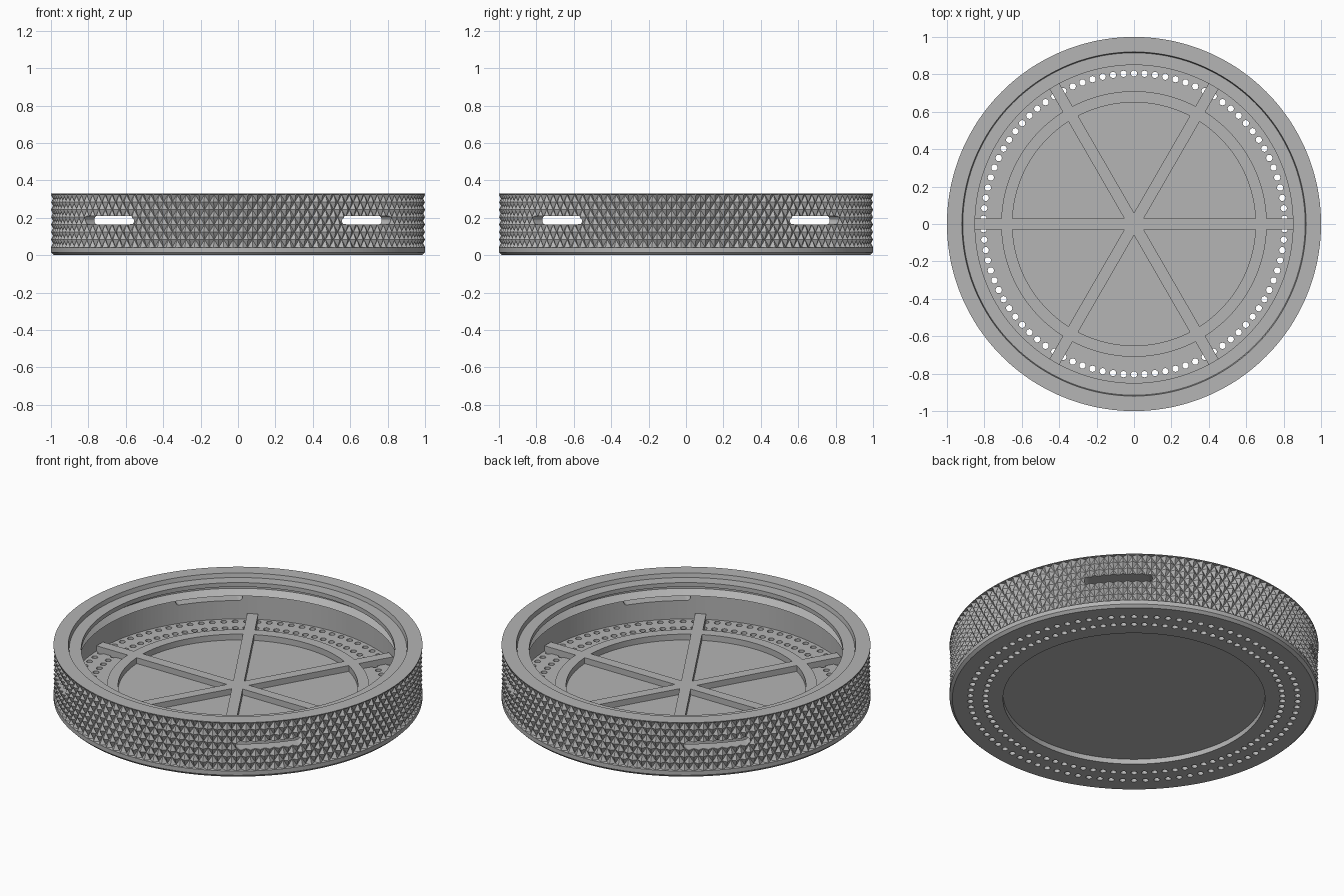
import bpy, bmesh, math
from math import sin, cos, pi, radians
from mathutils import Matrix, Vector

cube = bpy.data.objects.get("Cube")
if cube:
    bpy.data.objects.remove(cube, do_unlink=True)

grey = bpy.data.materials.new("plain grey")
grey.use_nodes = True
COLOUR = (0.46, 0.46, 0.46, 1)
grey.diffuse_color = COLOUR
grey.node_tree.nodes["Principled BSDF"].inputs["Base Color"].default_value = COLOUR

SEGMENTS = 240


def finish(name, bm):
    """Turn a bmesh into a named, coloured object."""
    bmesh.ops.recalc_face_normals(bm, faces=bm.faces)
    mesh = bpy.data.meshes.new(name)
    bm.to_mesh(mesh)
    bm.free()
    mesh.materials.append(grey)
    obj = bpy.data.objects.new(name, mesh)
    bpy.context.collection.objects.link(obj)
    return obj


def boolean(target, tool, operation):
    """Apply a boolean and remove the tool object."""
    tool.hide_render = True
    mod = target.modifiers.new("bool", "BOOLEAN")
    mod.operation, mod.solver, mod.object = operation, "EXACT", tool
    bpy.context.view_layer.objects.active = target
    with bpy.context.temp_override(object=target, active_object=target,
                                   selected_objects=[target]):
        bpy.ops.object.modifier_apply(modifier=mod.name)
    bpy.data.objects.remove(tool, do_unlink=True)


def ring_of_verts(bm, radius, z):
    """One circle of vertices; radius may be a function of the index."""
    ring = []
    for i in range(SEGMENTS):
        r = radius(i) if callable(radius) else radius
        a = 2 * pi * i / SEGMENTS
        ring.append(bm.verts.new((r * cos(a), r * sin(a), z)))
    return ring


def bridge(bm, low, high, row=None):
    """Join two circles; a knurl row is split along its valley lines."""
    for i in range(SEGMENTS):
        k = (i + 1) % SEGMENTS
        a, b, c, d = low[i], low[k], high[k], high[i]
        if row is None:
            bm.faces.new((a, b, c, d))
        elif (i + row) % 2 == 0:
            bm.faces.new((a, b, c))
            bm.faces.new((a, c, d))
        else:
            bm.faces.new((a, b, d))
            bm.faces.new((b, c, d))


# Body: recessed underside, knurled wall, stepped rim, thread ridge and floor
KNURL_ROWS, KNURL_LOW, KNURL_HIGH, VALLEY = 7, 0.043, 0.323, 0.98
below = [(0.71, 0.03), (0.71, 0), (0.985, 0), (1, 0.015), (1, 0.04)]
above = [(1, 0.326), (1, 0.33), (0.92, 0.33), (0.915, 0.305), (0.85, 0.305),
         (0.85, 0.28), (0.895, 0.265), (0.895, 0.25), (0.865, 0.218),
         (0.92, 0.212), (0.92, 0.055)]

bm = bmesh.new()
rings = [ring_of_verts(bm, r, z) for r, z in below]
first = len(rings)
for j in range(KNURL_ROWS + 1):
    z = KNURL_LOW + (KNURL_HIGH - KNURL_LOW) * j / KNURL_ROWS
    rings.append(ring_of_verts(bm, lambda i: 1 if (i + j) % 2 else VALLEY, z))
last = len(rings) - 1
rings += [ring_of_verts(bm, r, z) for r, z in above]
for n in range(len(rings) - 1):
    # The transition rows beside the knurl are split into triangles as well
    knurled = first - 1 <= n <= last
    bridge(bm, rings[n], rings[n + 1], n - first if knurled else None)
bm.faces.new(rings[0])
bm.faces.new(rings[-1])
body = finish("knurled_body", bm)

# Cutter: two circles of drain holes and four rounded side slots
bm = bmesh.new()
for radius in (0.805, 0.888):
    for k in range(90):
        a = radians(2 + 4 * k)
        bmesh.ops.create_cone(
            bm, cap_ends=True, segments=12, radius1=0.017, radius2=0.017, depth=0.16,
            matrix=Matrix.Translation((radius * cos(a), radius * sin(a), 0.03)))

SLOT_HALF, SLOT_R, SLOT_Z = 0.185, 0.0225, 0.1875
outline = []
for side in (1, -1):
    for s in range(9):
        a = side * pi / 2 - pi / 2 - pi / 2 + pi * s / 8
        a = -pi / 2 + pi * s / 8 + (0 if side > 0 else pi)
        outline.append((side * (SLOT_HALF - SLOT_R) + SLOT_R * cos(a),
                        SLOT_Z + SLOT_R * sin(a)))
for q in range(4):
    turn = Matrix.Rotation(radians(45 + 90 * q), 3, "Z")
    face = bm.faces.new([bm.verts.new(turn @ Vector((0.75, t, z))) for t, z in outline])
    out = bmesh.ops.extrude_face_region(bm, geom=[face], use_keep_orig=True)
    moved = [v for v in out["geom"] if isinstance(v, bmesh.types.BMVert)]
    bmesh.ops.translate(bm, verts=moved, vec=turn @ Vector((0.35, 0, 0)))
boolean(body, finish("hole_cutter", bm), "DIFFERENCE")

# Raised ring on the floor
RIB_LOW, RIB_TOP = 0.045, 0.09
bm = bmesh.new()
section = [ring_of_verts(bm, r, z) for r, z in
           [(0.65, RIB_LOW), (0.71, RIB_LOW), (0.71, RIB_TOP), (0.65, RIB_TOP)]]
for n in range(4):
    bridge(bm, section[n], section[(n + 1) % 4])
ribs = finish("floor_ribs", bm)

# Three bars crossing at the centre make six spokes
for angle in (0, 60, 120):
    bm = bmesh.new()
    bmesh.ops.create_cube(bm, size=1)
    bmesh.ops.scale(bm, verts=bm.verts, vec=(1.83, 0.06, RIB_TOP - RIB_LOW))
    bmesh.ops.translate(bm, verts=bm.verts, vec=(0, 0, (RIB_TOP + RIB_LOW) / 2))
    bmesh.ops.rotate(bm, verts=bm.verts, matrix=Matrix.Rotation(radians(angle), 3, "Z"))
    boolean(ribs, finish("spoke", bm), "UNION")
